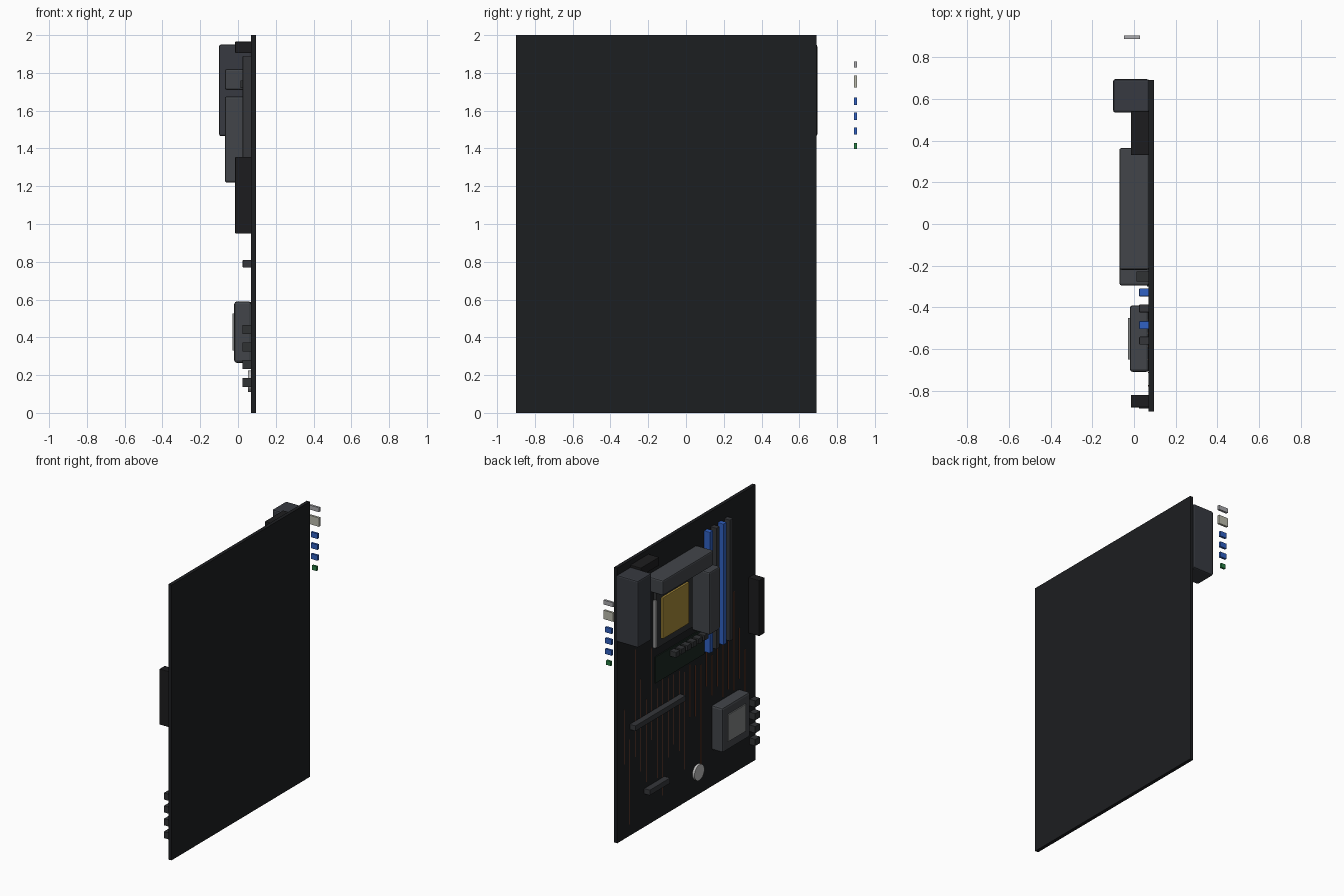
import bpy, math

if "Cube" in bpy.data.objects:
    bpy.data.objects.remove(bpy.data.objects["Cube"])

mats = {}
PALETTE = {
    "board": (.012, .013, .015), "black": (.012, .012, .013), "slot": (.035, .037, .042),
    "sink": (.055, .06, .068), "cover": (.038, .042, .052), "blue": (.03, .12, .55),
    "gold": (.38, .25, .04), "frame": (.03, .032, .034), "silver": (.5, .5, .5),
    "plate": (.22, .23, .23), "copper": (.25, .07, .03), "green_black": (.01, .02, .015),
    "cream": (.5, .5, .42), "grey": (.4, .4, .42), "green": (.02, .22, .06),
}


def mat(key):
    if key not in mats:
        mats[key] = bpy.data.materials.new(key)
        mats[key].diffuse_color = (*PALETTE[key], 1)
    return mats[key]


def box(name, x, y, z, color, bevel=0):
    """Box from (min, max) ranges on each axis."""
    bpy.ops.mesh.primitive_cube_add(size=1, location=[(a + b) / 2 for a, b in (x, y, z)])
    ob = bpy.context.object
    ob.name = name
    ob.scale = [b - a for a, b in (x, y, z)]
    bpy.ops.object.transform_apply(location=False, rotation=False, scale=True)
    ob.data.materials.append(mat(color))
    if bevel:
        m = ob.modifiers.new("bevel", 'BEVEL')
        m.width, m.segments = bevel, 2
    return ob


F = .072  # board face, slightly embedded so parts sit tight

# Board
box("circuit_board", (.07, .095), (-.9, .69), (0, 2), "board")

# Heat sinks and port cover
box("port_cover", (-.1, F), (.535, .695), (1.465, 1.95), "cover", .01)
box("top_heat_sink", (-.07, F), (-.22, .365), (1.71, 1.82), "sink", .01)
box("side_heat_sink", (-.07, F), (-.295, -.17), (1.22, 1.675), "sink", .01)
box("chipset_heat_sink", (-.02, F), (-.71, -.39), (.265, .59), "sink", .014)
box("chipset_plate", (-.028, -.015), (-.65, -.45), (.33, .525), "plate")

# Processor socket with lid and lever
box("socket_frame", (.045, F), (-.145, .275), (1.26, 1.675), "frame", .005)
box("processor_lid", (.03, .05), (-.08, .22), (1.315, 1.615), "gold", .004)
box("socket_lever", (.03, .05), (.29, .31), (1.28, 1.625), "silver", .004)

# Memory slots
for i, y in enumerate((-.328, -.405, -.485, -.56)):
    box(f"memory_slot_{i + 1}", (.025, F), (y - .019, y + .019), (1.01, 1.89),
        "slot" if i % 2 else "blue", .003)

# Power connectors
box("main_power_connector", (-.015, F), (-.88, -.82), (.95, 1.355), "black", .003)
box("processor_power_connector", (-.015, F), (.33, .54), (1.905, 1.965), "black", .003)

# Choke rows above and below the socket
for row, z in (("upper", 1.74), ("lower", 1.155)):
    for i in range(6):
        y = -.252 + .065 * i
        box(f"{row}_choke_{i + 1}", (.012, F), (y - .024, y + .024), (z - .02, z + .02), "frame", .003)

# Dark cover strip and expansion slots
box("drive_cover_strip", (.062, F), (-.3, .26), (1, 1.19), "green_black")
box("long_expansion_slot", (.025, F), (-.035, .545), (.77, .81), "slot", .003)
box("short_expansion_slot", (.025, F), (.145, .38), (.24, .28), "slot", .003)

# Drive ports along the edge
for i in range(4):
    z = .162 + .0935 * i
    box(f"drive_port_{i + 1}", (.025, F), (-.885, -.83), (z - .024, z + .024), "frame")

# Coin battery
bpy.ops.mesh.primitive_cylinder_add(vertices=32, radius=.057, depth=.02,
                                    location=(.063, -.23, .168), rotation=(0, math.pi / 2, 0))
battery = bpy.context.object
battery.name = "coin_battery"
battery.data.materials.append(mat("silver"))
bpy.ops.object.shade_smooth_by_angle()

# Rear ports, floating beyond the board edge
ports = (("audio_bar", 1.845, .016, .038, "grey"), ("network_port", 1.755, .032, .038, "cream"),
         ("usb_port_1", 1.65, .019, .026, "blue"), ("usb_port_2", 1.57, .019, .026, "blue"),
         ("usb_port_3", 1.492, .019, .026, "blue"), ("round_port", 1.412, .016, .018, "green"))
for name, z, h, w, color in ports:
    box(name, (-.01 - w, -.01 + w), (.889, .905), (z - h, z + h), color)

# Copper traces: bottom and top height, one per column
traces = ((.545, .94), (.085, .7), (.55, 1.33), (.42, 1.09), (.32, .92), (.6, 1.27), (.3, .95),
          (.15, 1), (.4, .98), (.47, .98), (.4, .98), (.24, .95), (.6, .98), (.58, .95),
          (.12, .93), (.75, 1), (.66, .95), (.7, 1), (.6, 1), (.63, .98), (.6, 1.32),
          (.66, 1.03), (.5, .85))
for i, z in enumerate(traces):
    y = .61 - .063 * i
    box(f"copper_trace_{i + 1}", (.068, F), (y - .003, y + .003), z, "copper")

for m in bpy.data.materials:
    if m.users and not m.is_grease_pencil:
        m.use_nodes = True
        m.node_tree.nodes["Principled BSDF"].inputs["Base Color"].default_value = m.diffuse_color
